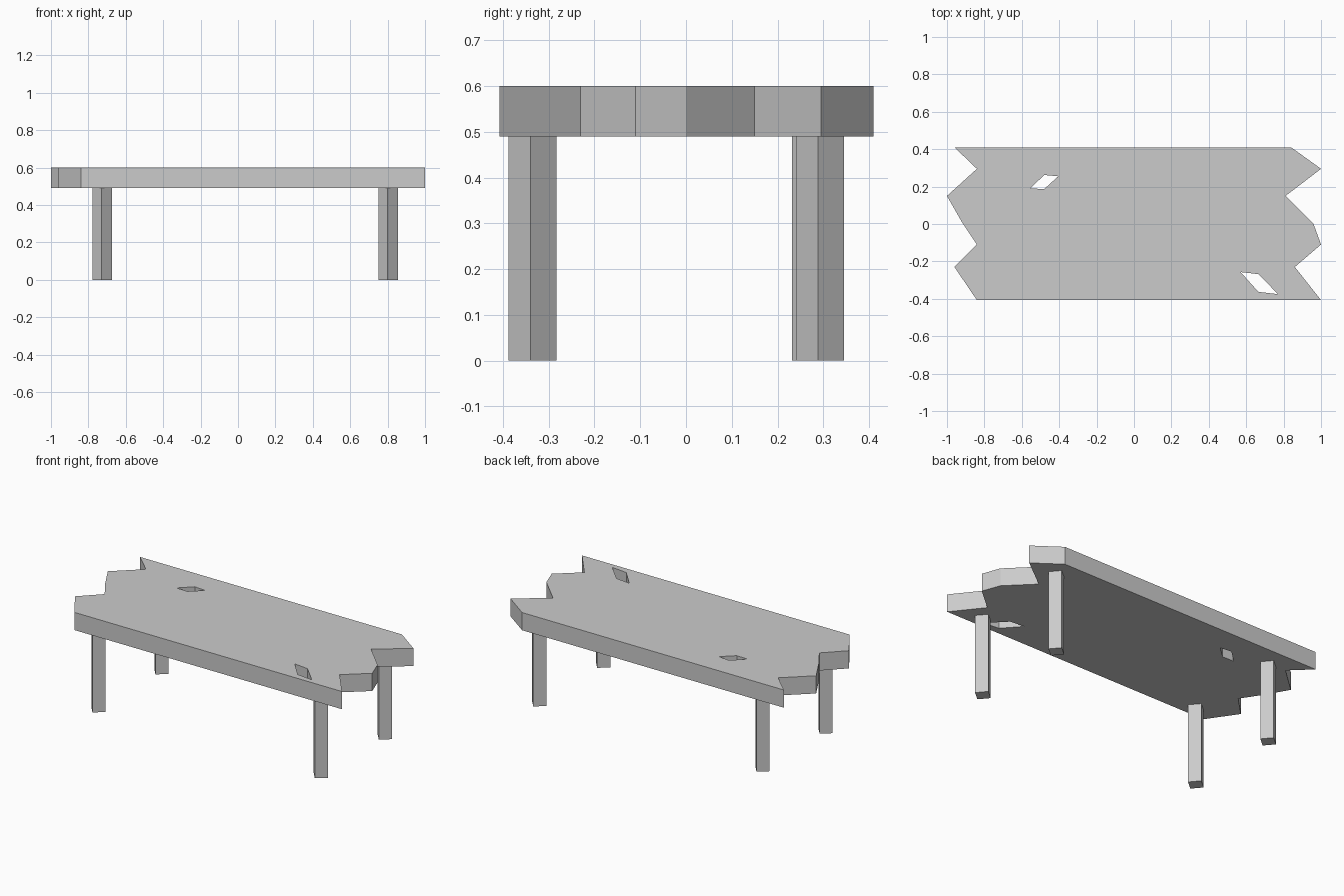
import bpy, bmesh
from math import radians

if "Cube" in bpy.data.objects:
    bpy.data.objects.remove(bpy.data.objects["Cube"])

TOP_Z, UNDER_Z = 0.60, 0.49

# Tabletop: jagged plank outline with two through-holes
outline = [(-0.96, 0.41), (0.84, 0.41), (1.0, 0.295), (0.81, 0.15), (0.96, 0.0),
           (1.0, -0.11), (0.86, -0.23), (1.0, -0.407), (-0.84, -0.407),
           (-0.96, -0.23), (-0.84, -0.11), (-0.92, 0.01), (-1.0, 0.15), (-0.84, 0.295)]
back_hole = [(-0.555, 0.19), (-0.48, 0.262), (-0.405, 0.255), (-0.48, 0.187)]
front_hole = [(0.57, -0.257), (0.665, -0.268), (0.77, -0.375), (0.665, -0.363)]

bm = bmesh.new()
for loop in (outline, back_hole, front_hole):
    verts = [bm.verts.new((x, y, (TOP_Z + UNDER_Z) / 2)) for x, y in loop]
    for a, b in zip(verts, verts[1:] + verts[:1]):
        bm.edges.new((a, b))
bmesh.ops.triangle_fill(bm, edges=bm.edges[:], use_beauty=True, normal=(0, 0, 1))
bm.normal_update()
for f in bm.faces:
    if f.normal.z < 0:
        f.normal_flip()
mesh = bpy.data.meshes.new("tabletop")
bm.to_mesh(mesh)
bm.free()
top = bpy.data.objects.new("tabletop", mesh)
bpy.context.collection.objects.link(top)
thick = top.modifiers.new("thickness", 'SOLIDIFY')
thick.thickness = TOP_Z - UNDER_Z
thick.offset = 0

# Legs: square posts turned cornerwise
legs = {"front_left_leg": (-0.725, -0.335), "front_right_leg": (0.804, -0.335),
        "back_left_leg": (-0.725, 0.284), "back_right_leg": (0.804, 0.293)}
for name, (x, y) in legs.items():
    bpy.ops.mesh.primitive_cube_add(size=1, location=(x, y, UNDER_Z / 2),
                                    rotation=(0, 0, radians(40)))
    leg = bpy.context.object
    leg.name = name
    leg.scale = (0.0745, 0.0745, UNDER_Z)
